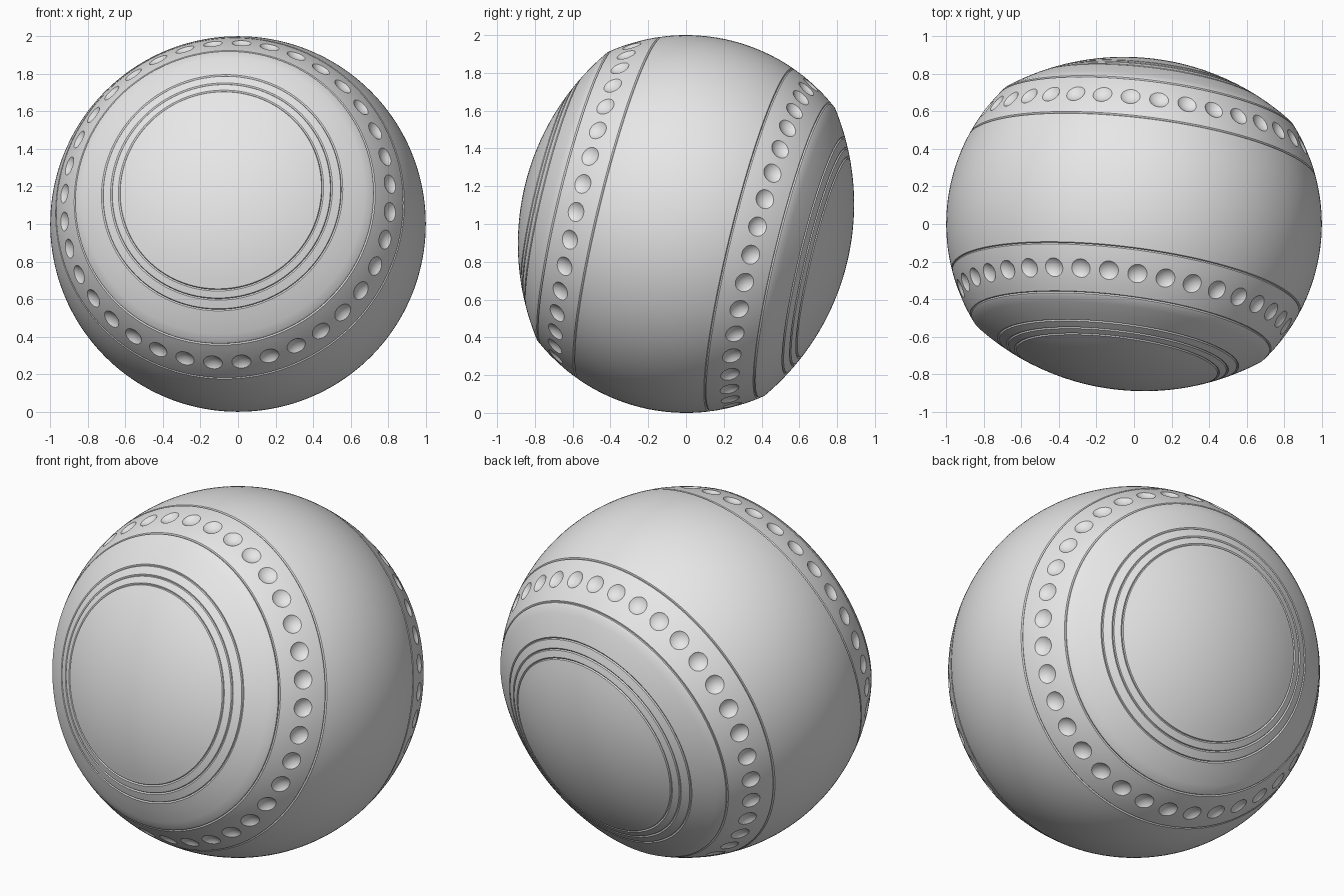
import bpy
import bmesh
from math import sin, cos, acos, asin, sqrt, pi, radians
from mathutils import Vector, Matrix

if "Cube" in bpy.data.objects:
    bpy.data.objects.remove(bpy.data.objects["Cube"], do_unlink=True)

# One plain grey
grey = bpy.data.materials.new("plain grey")
grey.use_nodes = True
grey.diffuse_color = (0.8, 0.8, 0.8, 1)
grey.node_tree.nodes["Principled BSDF"].inputs["Base Color"].default_value = (0.8, 0.8, 0.8, 1)

# Main dimensions: unit sphere waist, flatter domed ends
DOME_R, DOME_C = 1.324, -0.45
EDGE_H = (DOME_R ** 2 - 1 - DOME_C ** 2) / (-2 * DOME_C)
EDGE_R = sqrt(1 - EDGE_H ** 2)
DOME_RINGS = (0.545, 0.59, 0.642)
BAND_RINGS = (0.595, 0.36)
GROOVE = 0.006
DIMPLES, DIMPLE_H = 36, 0.48
DIMPLE_R, DIMPLE_DEPTH = 0.053, 0.02


def arc(radius, centre, start, end, steps, grooves):
    """Profile arc from the axis outwards with V grooves cut into it."""
    half = GROOVE / radius
    pts = [(start + (end - start) * i / steps, 0) for i in range(steps + 1)]
    pts = [p for p in pts if all(abs(p[0] - g) > 2 * half for g in grooves)]
    for g in grooves:
        pts += [(g - half, 0), (g, GROOVE), (g + half, 0)]
    return [Vector(((radius - d) * sin(t), 0, centre + (radius - d) * cos(t)))
            for t, d in sorted(pts)]


def finish(bm, name):
    mesh = bpy.data.meshes.new(name)
    bm.to_mesh(mesh)
    bm.free()
    mesh.materials.append(grey)
    obj = bpy.data.objects.new(name, mesh)
    bpy.context.collection.objects.link(obj)
    return obj


# Body: half profile mirrored, then spun around its axis
half = arc(DOME_R, DOME_C, 0, asin(EDGE_R / DOME_R), 20,
           [asin(r / DOME_R) for r in DOME_RINGS])
half += arc(1, 0, acos(EDGE_H), pi / 2, 24, [acos(h) for h in BAND_RINGS])
profile = half + [Vector((p.x, 0, -p.z)) for p in reversed(half)]
bm = bmesh.new()
verts = [bm.verts.new(p) for p in profile]
edges = [bm.edges.new(pair) for pair in zip(verts, verts[1:])]
bmesh.ops.spin(bm, geom=verts + edges, cent=(0, 0, 0), axis=(0, 0, 1),
               angle=2 * pi, steps=180)
bmesh.ops.remove_doubles(bm, verts=bm.verts, dist=0.0005)
bmesh.ops.recalc_face_normals(bm, faces=bm.faces)
body = finish(bm, "ball_body")

# Dimple cutters: a ring of small spheres on each side
cut_r = (DIMPLE_R ** 2 + DIMPLE_DEPTH ** 2) / (2 * DIMPLE_DEPTH)
reach = 1 + cut_r - DIMPLE_DEPTH
ring_r = sqrt(1 - DIMPLE_H ** 2)
bm = bmesh.new()
for side in (1, -1):
    for i in range(DIMPLES):
        a = 2 * pi * (i + 0.5) / DIMPLES
        out = Vector((ring_r * cos(a), ring_r * sin(a), side * DIMPLE_H))
        turn = out.to_track_quat('Z', 'Y').to_matrix().to_4x4()
        bmesh.ops.create_uvsphere(bm, u_segments=28, v_segments=24, radius=cut_r,
                                  matrix=Matrix.Translation(out * reach) @ turn)
cutter = finish(bm, "dimple_cutter")
cutter.hide_render = True

# Cut the dimples
cut = body.modifiers.new("dimples", 'BOOLEAN')
cut.operation = 'DIFFERENCE'
cut.solver = 'EXACT'
cut.object = cutter
bpy.ops.object.select_all(action='DESELECT')
bpy.context.view_layer.objects.active = body
body.select_set(True)
bpy.ops.object.modifier_apply(modifier=cut.name)
bpy.data.objects.remove(cutter, do_unlink=True)
bpy.ops.object.shade_smooth_by_angle(angle=radians(25))

# Tilt the axis forwards, upwards and slightly to the right
axis = Vector((-0.12, -0.964, 0.236)).normalized()
across = (Vector((1, 0, 0)) - axis * axis.x).normalized()
basis = Matrix((across, axis.cross(across), axis)).transposed()
body.matrix_world = Matrix.Translation((0, 0, 1)) @ basis.to_4x4()
